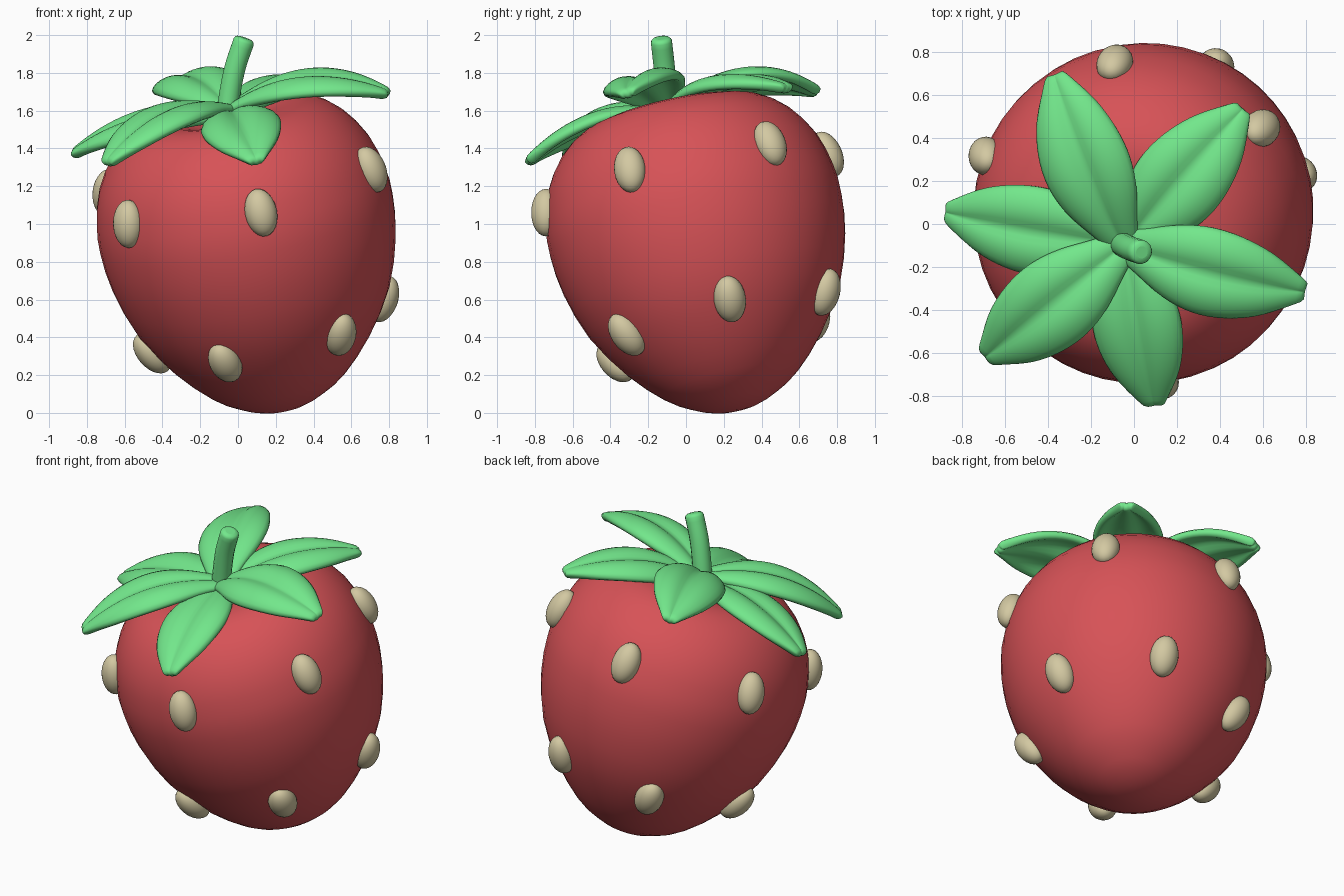
import bpy, math
from mathutils import Vector, Matrix

if "Cube" in bpy.data.objects:
    bpy.data.objects.remove(bpy.data.objects["Cube"])

AXIS = Vector((-0.192, -0.211, 0.959)).normalized()   # leaning fruit axis
CENTRE = Vector((0.055, 0.062, 0.95))
CROWN = Vector((-0.04, -0.09, 1.575))                 # where leaves and stem meet


def material(name, rgb):
    m = bpy.data.materials.new(name)
    m.diffuse_color = (*rgb, 1)
    m.use_nodes = True
    m.node_tree.nodes["Principled BSDF"].inputs["Base Color"].default_value = m.diffuse_color
    return m


RED = material("red_skin", (0.68, 0.085, 0.095))
GREEN = material("green_leaf", (0.17, 0.8, 0.26))
CREAM = material("cream_seed", (0.65, 0.58, 0.36))


def mesh_object(name, verts, faces, mat):
    me = bpy.data.meshes.new(name)
    me.from_pydata(verts, [], faces)
    me.materials.append(mat)
    me.shade_smooth()
    ob = bpy.data.objects.new(name, me)
    bpy.context.collection.objects.link(ob)
    return ob


def smooth_path(pts, steps):
    """Catmull-Rom points through a short list of points."""
    p = [Vector(q) for q in pts]
    p = [2 * p[0] - p[1]] + p + [2 * p[-1] - p[-2]]
    out = []
    for a, b, c, d in zip(p, p[1:], p[2:], p[3:]):
        for i in range(steps):
            t = i / steps
            out.append(0.5 * (2 * b + (c - a) * t + (2 * a - 5 * b + 4 * c - d) * t * t
                              + (3 * b - a - 3 * c + d) * t ** 3))
    return out + [p[-2]]


# Fruit body: revolved profile (radius, height) with a dimple on top
profile = [(0, -.975), (.13, -.957), (.25, -.905), (.37, -.825), (.53, -.655), (.68, -.42),
           (.765, -.16), (.79, .05), (.78, .2), (.73, .38), (.625, .54), (.49, .64),
           (.35, .665), (.22, .635), (.1, .58), (0, .56)]
N = 48
rings = smooth_path(profile, 2)[1:-1]
verts = [(0, 0, profile[0][1])]
for r, z in rings:
    verts += [(r * math.cos(2 * math.pi * i / N), r * math.sin(2 * math.pi * i / N), z)
              for i in range(N)]
verts.append((0, 0, profile[-1][1]))
faces = []
for i in range(N):
    j = (i + 1) % N
    faces.append((0, 1 + j, 1 + i))
    for k in range(len(rings) - 1):
        a, b = 1 + k * N, 1 + (k + 1) * N
        faces.append((a + i, a + j, b + j, b + i))
    last = 1 + (len(rings) - 1) * N
    faces.append((last + i, last + j, len(verts) - 1))
to_world = Matrix.Translation(CENTRE) @ AXIS.to_track_quat('Z', 'Y').to_matrix().to_4x4()
body = mesh_object("fruit_body", [to_world @ Vector(v) for v in verts], faces, RED)

# Seeds: ellipsoids sitting on the skin, long side running down the fruit
seeds = [(.71, -.3, 1.29), (.12, -.72, 1.06), (-.585, -.45, 1.0), (.55, -.32, .41),
         (-.07, -.38, .26), (.81, .24, .59), (.6, .45, 1.43), (-.09, .75, 1.37),
         (.4, .77, .63), (-.7, .32, 1.17), (-.22, .7, .48), (-.45, .12, .32)]
bpy.context.view_layer.update()
for n, s in enumerate(seeds):
    _, co, normal, _ = body.closest_point_on_mesh(Vector(s))
    side = AXIS.cross(normal).normalized()
    up = normal.cross(side)
    bpy.ops.mesh.primitive_uv_sphere_add(segments=24, ring_count=14, radius=1)
    ob = bpy.context.object
    ob.name = f"seed_{n + 1}"
    rot = Matrix((side, up, normal)).transposed().to_4x4()
    ob.matrix_world = (Matrix.Translation(co + normal * 0.005) @ rot
                       @ Matrix.Diagonal((.085, .128, .078, 1)))
    ob.data.materials.append(CREAM)
    ob.data.shade_smooth()

# Leaves: arched blades with a grooved midrib; three lie above three
outline = [(0, .3), (.12, .52), (.28, .84), (.45, 1), (.62, .95), (.78, .74), (.9, .44), (1, .15)]
leaves = [((.80, -.31, 1.68), .12), ((-.365, .70, 1.69), .12), ((-.69, -.615, 1.31), .12),
          ((.10, -.84, 1.32), .085), ((-.875, .06, 1.36), .085), ((.51, .54, 1.71), .10)]
NV = 8
for n, (tip, arch) in enumerate(leaves):
    base = CROWN + AXIS * (0.02 if n < 3 else -0.01)
    run = Vector(tip) - base
    across = AXIS.cross(run).normalized()
    rows = smooth_path(outline, 2)
    verts, faces = [], []
    for u, w in rows:
        mid = base + run * u + AXIS * arch * 4 * u * (1 - u) * 0.9
        for k in range(NV + 1):
            v = 2 * k / NV - 1
            lift = w * (0.17 * abs(v) - 0.19 * v * v)
            verts.append(mid + across * v * w * 0.21 + AXIS * lift)
    for i in range(len(rows) - 1):
        for k in range(NV):
            a = i * (NV + 1) + k
            faces.append((a, a + NV + 1, a + NV + 2, a + 1))
    leaf = mesh_object(f"leaf_{n + 1}", verts, faces, GREEN)
    sol = leaf.modifiers.new("thickness", 'SOLIDIFY')
    sol.thickness, sol.offset = 0.055, 0
    sub = leaf.modifiers.new("rounding", 'SUBSURF')
    sub.levels = sub.render_levels = 1

# Stem: bent round stalk with a softened end
stem_path = smooth_path([(-.06, -.09, 1.55), (-.045, -.10, 1.68), (-.015, -.115, 1.83),
                         (.03, -.13, 1.965)], 5)
end_dir = (stem_path[-1] - stem_path[-2]).normalized()
points = [(p, 1.0) for p in stem_path]
points += [(stem_path[-1] + end_dir * h, r) for h, r in ((.01, .93), (.018, .78), (.021, .5))]
cu = bpy.data.curves.new("stem", 'CURVE')
cu.dimensions = '3D'
cu.bevel_depth, cu.bevel_resolution, cu.use_fill_caps = 0.057, 6, True
sp = cu.splines.new('POLY')
sp.points.add(len(points) - 1)
for pt, (p, r) in zip(sp.points, points):
    pt.co, pt.radius = (*p, 1), r
sp.use_smooth = True
cu.materials.append(GREEN)
bpy.context.collection.objects.link(bpy.data.objects.new("stem", cu))
